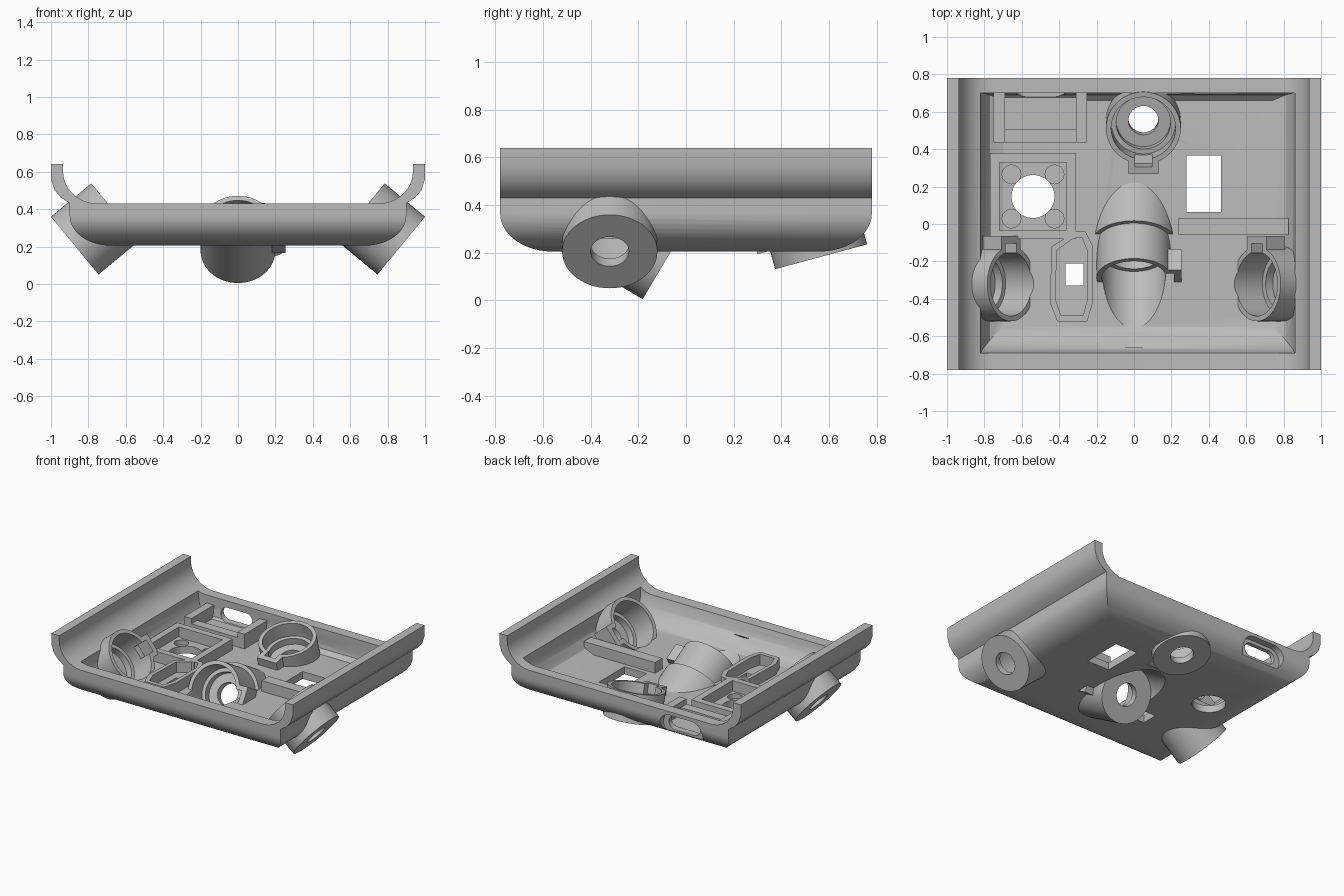
import bpy, bmesh, math
from mathutils import Matrix, Vector

if "Cube" in bpy.data.objects:
    bpy.data.objects.remove(bpy.data.objects["Cube"])

grey = bpy.data.materials.new("plain grey")
grey.use_nodes = True
grey.diffuse_color = (0.5, 0.5, 0.5, 1)
grey.node_tree.nodes["Principled BSDF"].inputs["Base Color"].default_value = (0.5, 0.5, 0.5, 1)


# ---- helpers: every solid is a loft between matching rings ----
def loft(name, rings, matrix=Matrix()):
    bm = bmesh.new()
    loops = [[bm.verts.new(matrix @ Vector(p)) for p in ring] for ring in rings]
    n = len(loops[0])
    for a, b in zip(loops, loops[1:]):
        for i in range(n):
            bm.faces.new((a[i], a[(i + 1) % n], b[(i + 1) % n], b[i]))
    bm.faces.new(loops[0])
    bm.faces.new(loops[-1])
    bmesh.ops.recalc_face_normals(bm, faces=bm.faces)
    mesh = bpy.data.meshes.new(name)
    bm.to_mesh(mesh)
    bm.free()
    mesh.materials.append(grey)
    ob = bpy.data.objects.new(name, mesh)
    bpy.context.collection.objects.link(ob)
    return ob


def prism(name, pts, lo, hi, axis="z", matrix=Matrix()):
    place = {"x": lambda p, t: (t, p[0], p[1]),
             "y": lambda p, t: (p[0], t, p[1]),
             "z": lambda p, t: (p[0], p[1], t)}[axis]
    return loft(name, [[place(p, t) for p in pts] for t in (lo, hi)], matrix)


def rect(x0, x1, y0, y1):
    return [(x0, y0), (x1, y0), (x1, y1), (x0, y1)]


def arc(cx, cy, rx, ry, a0, a1, n=12):
    angles = [math.radians(a0 + (a1 - a0) * i / n) for i in range(n + 1)]
    return [(cx + rx * math.cos(a), cy + ry * math.sin(a)) for a in angles]


def circle(r, cx=0, cy=0, n=56):
    return arc(cx, cy, r, r, 0, 360, n)[:-1]


def capsule(cx, cy, half, r):
    return arc(cx + half, cy, r, r, -90, 90) + arc(cx - half, cy, r, r, 90, 270)


def boolean(ob, other, operation="DIFFERENCE"):
    mod = ob.modifiers.new("cut", "BOOLEAN")
    mod.operation, mod.solver, mod.object = operation, "EXACT", other
    bpy.context.view_layer.objects.active = ob
    bpy.ops.object.modifier_apply(modifier=mod.name)
    bpy.data.objects.remove(other)


# ---- tray shell: cross-section with flared side rails, rounded ends ----
half = [(0, 0.205)] + arc(0.68, 0.365, 0.22, 0.16, -90, 0)
half += [(0.9, 0.43), (0.945, 0.46), (0.98, 0.5), (1, 0.56), (1, 0.64), (0.935, 0.64)]
half += arc(0.75, 0.6, 0.185, 0.17, 0, -90)
section = half + [(-x, z) for x, z in reversed(half[1:])]
shell = prism("tray_shell", section, -0.8, 0.8, "y")
side = [(-0.78, 0.8)] + arc(-0.56, 0.365, 0.22, 0.16, 180, 270)
side += arc(0.56, 0.365, 0.22, 0.16, 270, 360) + [(0.78, 0.8)]
boolean(shell, prism("ends", side, -1.1, 1.1, "x"), "INTERSECT")

FLOOR = 0.26
levels = [(FLOOR, -0.7, 0.74, -0.55, 0.66), (0.29, -0.77, 0.81, -0.62, 0.69),
          (0.35, -0.81, 0.85, -0.67, 0.7), (0.43, -0.82, 0.86, -0.69, 0.7),
          (0.8, -0.82, 0.86, -0.69, 0.7)]
boolean(shell, loft("cavity", [[(x, y, z) for x, y in rect(*r)] for z, *r in levels]))

# ---- openings in floor and back wall ----
boolean(shell, prism("window", rect(0.28, 0.465, 0.065, 0.365), 0, 0.4))
boolean(shell, prism("slot", rect(-0.365, -0.27, -0.33, -0.21), 0, 0.4))
FAN = (-0.54, 0.147)
boolean(shell, prism("vent", circle(0.115, *FAN), 0, 0.4))
for sx in (-1, 1):
    for sy in (-1, 1):
        hole = circle(0.05, FAN[0] + 0.115 * sx, FAN[1] + 0.118 * sy, 24)
        boolean(shell, prism("screw", hole, 0.225, 0.4))
boolean(shell, prism("port", capsule(-0.5, 0.33, 0.08, 0.05), 0.6, 0.9, "y"))
boolean(shell, prism("port_recess", capsule(-0.5, 0.32, 0.09, 0.085), 0.73, 0.9, "y"))


# ---- round angled mounts: capped tube, stepped bore, key pocket ----
def mount(name, centre, axis, key, length, reach=0.45):
    axis = Vector(axis).normalized()
    key = Vector(key)
    key = (key - axis * key.dot(axis)).normalized()
    m = Matrix((key, axis.cross(key), axis)).transposed().to_4x4()
    m.translation = centre

    def bore(ob):
        for r, lo, hi in ((0.08, -0.1, 0.1), (0.145, 0.05, 0.2), (0.172, 0.1, reach)):
            boolean(ob, prism("bore", circle(r), lo, hi, "z", m))

    tube = prism(name, circle(0.2), 0, length, "z", m)
    boolean(tube, prism("key", rect(0.16, 0.255, -0.08, 0.08), length - 0.13, length, "z", m), "UNION")
    bore(tube)
    boolean(tube, prism("key_slot", rect(0.1, 0.215, -0.045, 0.045), length - 0.09, 1, "z", m))
    bore(shell)
    return m, bore


for name, s in (("right_mount", -1), ("left_mount", 1)):
    mount(name, (s * 0.873, -0.32, 0.205), (-s * 0.775, 0, 0.64), (0, 1, 0), 0.28)
mount("back_mount", (0.05, 0.567, 0.183), (0, -0.26, 0.965), (0, -1, 0), 0.21)
m, bore = mount("centre_mount", (0, -0.08, 0.177), (0, -0.86, 0.51), (1, 0, 0), 0.24, 0.58)

# trough continuing under the floor ahead of the centre mount
trough = prism("centre_trough", circle(0.2), 0.01, 0.42, "z", m)
boolean(trough, prism("below", rect(-1, 1, -1, 1), -1, FLOOR - 0.002), "INTERSECT")
bore(trough)

# hollow hood covering the rear of the centre mount
hood = prism("centre_hood", circle(0.225), -0.5, 0.02, "z", m)
boolean(hood, prism("above", rect(-1, 1, -1, 1), 0.215, 1), "INTERSECT")
for target in (hood, shell):
    boolean(target, prism("hollow", circle(0.2), -0.7, 0, "z", m))
boolean(hood, prism("hood_hole", circle(0.08), -0.1, 0.2, "z", m))


# ---- upright frames and ribs on the floor ----
def frame(name, outer, inner, top):
    ob = prism(name, outer, FLOOR - 0.01, top)
    boolean(ob, prism("inside", inner, 0, 1))


frame("fan_frame", rect(-0.77, -0.31, -0.08, 0.38), rect(-0.72, -0.36, -0.035, 0.33), 0.34)
pod = [(-0.41, -0.52), (-0.25, -0.52), (-0.22, -0.42), (-0.22, -0.12),
       (-0.26, -0.04), (-0.31, -0.04), (-0.44, -0.12), (-0.45, -0.42)]
mid = Vector((-0.335, -0.28))
inner_pod = [(mid.x + (x - mid.x) * 0.74, mid.y + (y - mid.y) * 0.87) for x, y in pod]
frame("switch_frame", pod, inner_pod, 0.34)

prism("stop_rib", rect(0.235, 0.825, -0.055, 0.03), FLOOR - 0.01, 0.34)
prism("port_shelf", rect(-0.75, -0.25, 0.5, 0.69), FLOOR - 0.01, 0.275)
prism("port_stop", rect(-0.69, -0.31, 0.435, 0.505), FLOOR - 0.01, 0.33)
for name, x in (("right_port_post", -0.75), ("left_port_post", -0.31)):
    prism(name, rect(x, x + 0.06, 0.435, 0.7), FLOOR - 0.01, 0.37)

# ---- smooth curved faces, keep edges crisp ----
bpy.ops.object.select_all(action="DESELECT")
for ob in bpy.context.collection.objects:
    if ob.type == "MESH" and ob.data.materials and ob.data.materials[0] == grey:
        ob.select_set(True)
        bpy.context.view_layer.objects.active = ob
bpy.ops.object.shade_smooth_by_angle(angle=math.radians(30))
